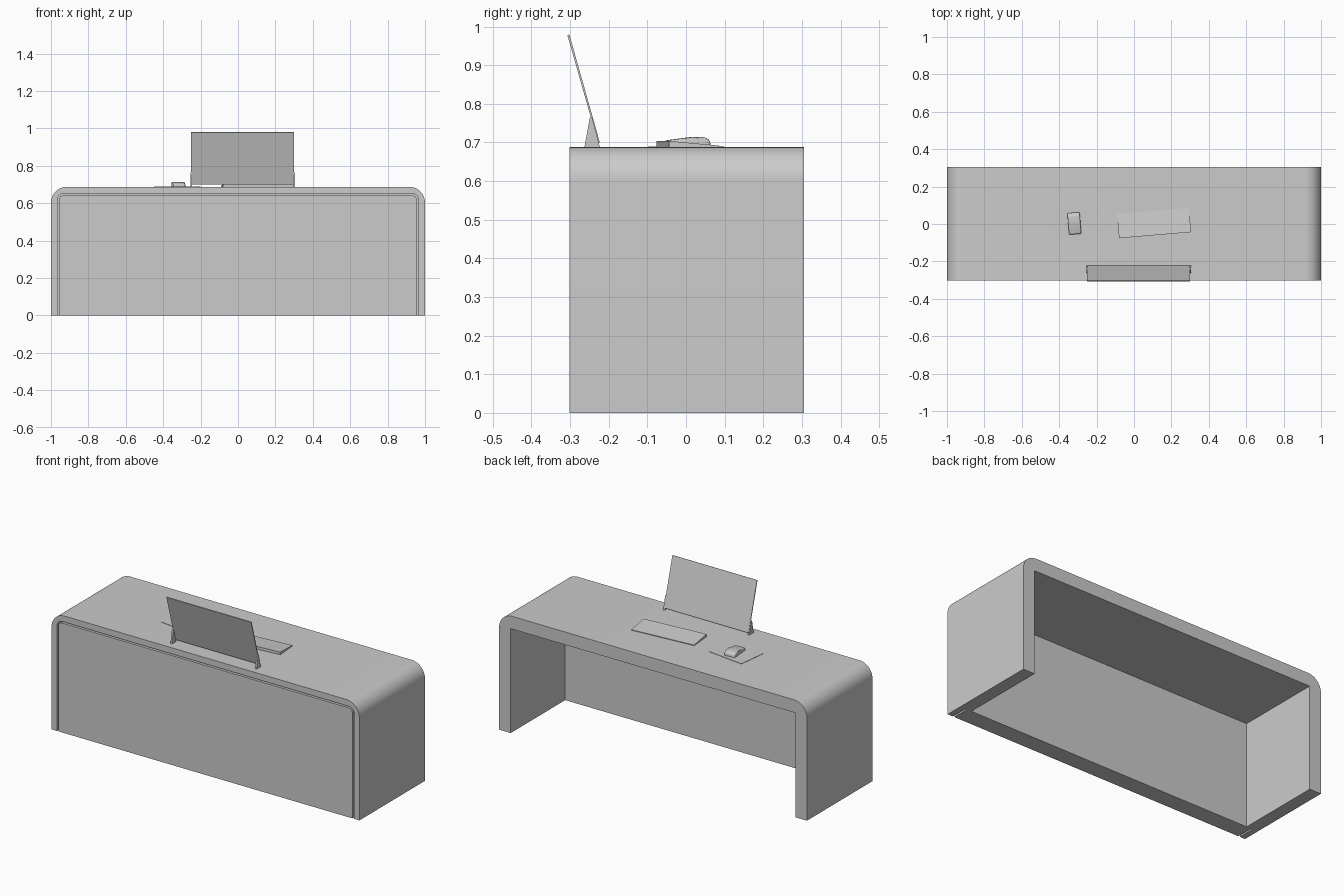
import bpy, bmesh, math
from mathutils import Matrix

if "Cube" in bpy.data.objects:
    bpy.data.objects.remove(bpy.data.objects["Cube"])

TOP = 0.688            # desk top height
FRONT, BACK = -0.302, 0.306
SEG = 12


def finish(bm, name, smooth=False):
    bmesh.ops.remove_doubles(bm, verts=bm.verts, dist=1e-5)
    bmesh.ops.recalc_face_normals(bm, faces=bm.faces)
    mesh = bpy.data.meshes.new(name)
    bm.to_mesh(mesh)
    bm.free()
    obj = bpy.data.objects.new(name, mesh)
    bpy.context.collection.objects.link(obj)
    if smooth:
        bpy.ops.object.select_all(action='DESELECT')
        obj.select_set(True)
        bpy.context.view_layer.objects.active = obj
        bpy.ops.object.shade_smooth_by_angle(angle=math.radians(30))
    return obj


def arch(half, top, r):
    """Upside-down U outline in x/z with rounded upper corners."""
    pts = [(-half, 0)]
    for cx, start in ((-half + r, math.pi), (half - r, math.pi / 2)):
        for i in range(SEG + 1):
            a = start - i * math.pi / 2 / SEG
            pts.append((cx + r * math.cos(a), top - r + r * math.sin(a)))
    return pts + [(half, 0)]


def prism_x(bm, profile, x0, x1):
    """Extrude a closed y/z profile along x."""
    ends = [[bm.verts.new((x, y, z)) for y, z in profile] for x in (x0, x1)]
    n = len(profile)
    for ring in ends:
        bm.faces.new(ring)
    for i in range(n):
        j = (i + 1) % n
        bm.faces.new((ends[0][i], ends[0][j], ends[1][j], ends[1][i]))


# Desk shell: lofted arch with a rebate at the front for the panel
REBATE = -0.2
outer, rebate, opening = arch(1, TOP, 0.085), arch(0.965, 0.652, 0.035), arch(0.925, 0.613, 0)
bm = bmesh.new()
rings = [[bm.verts.new((x, y, z)) for x, z in outline] for outline, y in (
    (outer, FRONT), (outer, BACK), (opening, BACK),
    (opening, REBATE), (rebate, REBATE), (rebate, FRONT))]
for k, ring in enumerate(rings):
    nxt = rings[(k + 1) % len(rings)]
    for i in range(len(ring) - 1):
        bm.faces.new((ring[i], ring[i + 1], nxt[i + 1], nxt[i]))
for end in (0, -1):
    bm.faces.new([ring[end] for ring in rings])
finish(bm, "desk_shell", True)

# Front panel, separated from the shell by a narrow groove
bm = bmesh.new()
outline = arch(0.955, 0.643, 0.025)
face = bm.faces.new([bm.verts.new((x, FRONT, z)) for x, z in outline])
ext = bmesh.ops.extrude_face_region(bm, geom=[face], use_keep_orig=True)
bmesh.ops.translate(bm, vec=(0, REBATE - FRONT, 0),
                    verts=[v for v in ext["geom"] if isinstance(v, bmesh.types.BMVert)])
finish(bm, "front_panel", True)

# Thin leaning screen
bm = bmesh.new()
prism_x(bm, [(-0.228, 0.70), (-0.223, 0.70), (-0.302, 0.98), (-0.307, 0.978)], -0.25, 0.30)
finish(bm, "screen")

# Triangular screen feet
for side, x in (("left", -0.25), ("right", 0.30)):
    bm = bmesh.new()
    prism_x(bm, [(-0.263, TOP), (-0.223, TOP), (-0.243, 0.765), (-0.249, 0.765)],
            x - 0.005, x + 0.005)
    finish(bm, side + "_screen_foot")

# Wedge keyboard, slightly turned
bm = bmesh.new()
prism_x(bm, [(-0.065, 0), (0.065, 0), (0.065, 0.004), (-0.065, 0.016)], -0.193, 0.193)
keyboard = finish(bm, "keyboard")
keyboard.location = (0.107, 0.005, TOP)
keyboard.rotation_euler.z = math.radians(4.8)

# Mouse pad
bm = bmesh.new()
bmesh.ops.create_cube(bm, size=1, matrix=Matrix.Diagonal((0.23, 0.17, 0.002, 1)))
pad = finish(bm, "mouse_pad")
pad.location = (-0.325, 0, TOP + 0.001)
pad.rotation_euler.z = math.radians(-7)

# Rounded mouse
bm = bmesh.new()
prism_x(bm, [(-0.058, 0), (0.058, 0), (0.058, 0.016), (0.045, 0.025),
             (0.01, 0.025), (-0.058, 0.016)], -0.033, 0.033)
bmesh.ops.bevel(bm, geom=[e for e in bm.edges if max(v.co.z for v in e.verts) > 0.001],
                offset=0.011, segments=4, profile=0.5, affect='EDGES', clamp_overlap=True)
mouse = finish(bm, "mouse", True)
mouse.location = (-0.319, 0.003, TOP + 0.001)
mouse.rotation_euler.z = math.radians(5)
